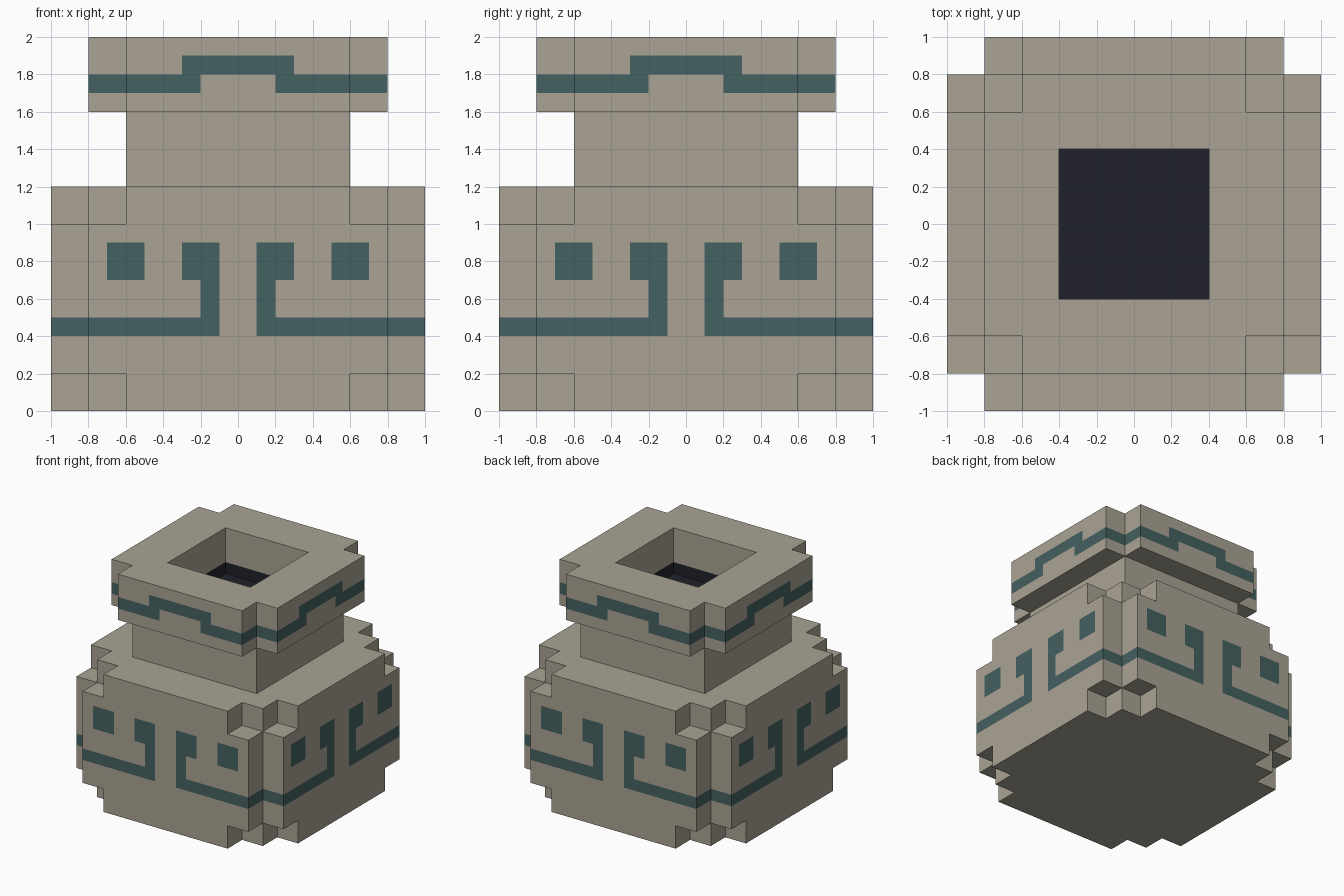
import bpy, bmesh
from mathutils import Vector

if "Cube" in bpy.data.objects:
    bpy.data.objects.remove(bpy.data.objects["Cube"])

S = 0.1          # block size of the carving grid
N = 10           # half the grid width in blocks


def material(name, rgb):
    m = bpy.data.materials.new(name)
    m.diffuse_color = (*rgb, 1.0)
    m.use_nodes = True
    m.node_tree.nodes["Principled BSDF"].inputs["Base Color"].default_value = m.diffuse_color
    return m


MATS = [material("stone clay", (0.400, 0.370, 0.296)),
        material("teal glaze", (0.060, 0.120, 0.120)),
        material("dark hollow", (0.015, 0.015, 0.025))]


def solid(x, y, z):
    """Is this point inside the stepped pot?"""
    big, small = max(abs(x), abs(y)), min(abs(x), abs(y))
    if z < 0 or z > 2:
        return False
    if z < 1.2:                                   # belly
        if 0.2 < z < 1.0:
            return big < 1.0 and small < 0.8
        return (big < 1.0 and small < 0.6) or big < 0.8
    if z < 1.6:                                   # neck
        return big < 0.6
    return big < 0.8 and small < 0.6 and big > 0.4   # rim with square well


def colour(c, n):
    """Material index from face centre and direction."""
    z = c.z
    if max(abs(c.x), abs(c.y)) < 0.41 and 1.59 < z < 1.7:
        return 2                                  # bottom of the well
    if abs(n.z) > 0.5 or c.dot(n) < 0:
        return 0
    u = abs(c.y) if abs(n.x) > 0.5 else abs(c.x)
    if z < 1.2:
        band = 0.4 < z < 0.5 and u > 0.1
        stem = 0.4 < z < 0.9 and 0.1 < u < 0.2
        hook = 0.7 < z < 0.9 and 0.1 < u < 0.3
        dot = 0.7 < z < 0.9 and 0.5 < u < 0.7
        return int(band or stem or hook or dot)
    low = 1.7 < z < 1.8 and u > 0.2
    high = 1.8 < z < 1.9 and u < 0.3
    return int(low or high)


AXES = [Vector(v) for v in ((1, 0, 0), (0, 1, 0), (0, 0, 1))]


def build_part(name, z0, z1):
    """Skin the blocks between two heights, then merge flat areas."""
    bm = bmesh.new()
    for i in range(-N, N):
        for j in range(-N, N):
            for k in range(z0, z1):
                p = Vector((i + 0.5, j + 0.5, k + 0.5)) * S
                if not solid(*p):
                    continue
                for a in range(3):
                    for sign in (1, -1):
                        n = AXES[a] * sign
                        if solid(*(p + n * S)):
                            continue
                        u, v = AXES[(a + 1) % 3], AXES[(a + 2) % 3] * sign
                        c = p + n * S / 2
                        corners = [c + (u * s + v * t) * S / 2
                                   for s, t in ((-1, -1), (1, -1), (1, 1), (-1, 1))]
                        f = bm.faces.new([bm.verts.new(q) for q in corners])
                        f.material_index = colour(c, n)
    bmesh.ops.remove_doubles(bm, verts=bm.verts, dist=0.001)
    bmesh.ops.dissolve_limit(bm, angle_limit=0.01, verts=bm.verts,
                             edges=bm.edges, delimit={'MATERIAL'})
    bmesh.ops.triangulate(bm, faces=[f for f in bm.faces if len(f.verts) > 4])
    mesh = bpy.data.meshes.new(name)
    bm.to_mesh(mesh)
    bm.free()
    for m in MATS:
        mesh.materials.append(m)
    bpy.context.collection.objects.link(bpy.data.objects.new(name, mesh))


# Wide belly, square neck and overhanging rim
build_part("pot_belly", 0, 12)
build_part("pot_neck", 12, 16)
build_part("pot_rim", 16, 20)
